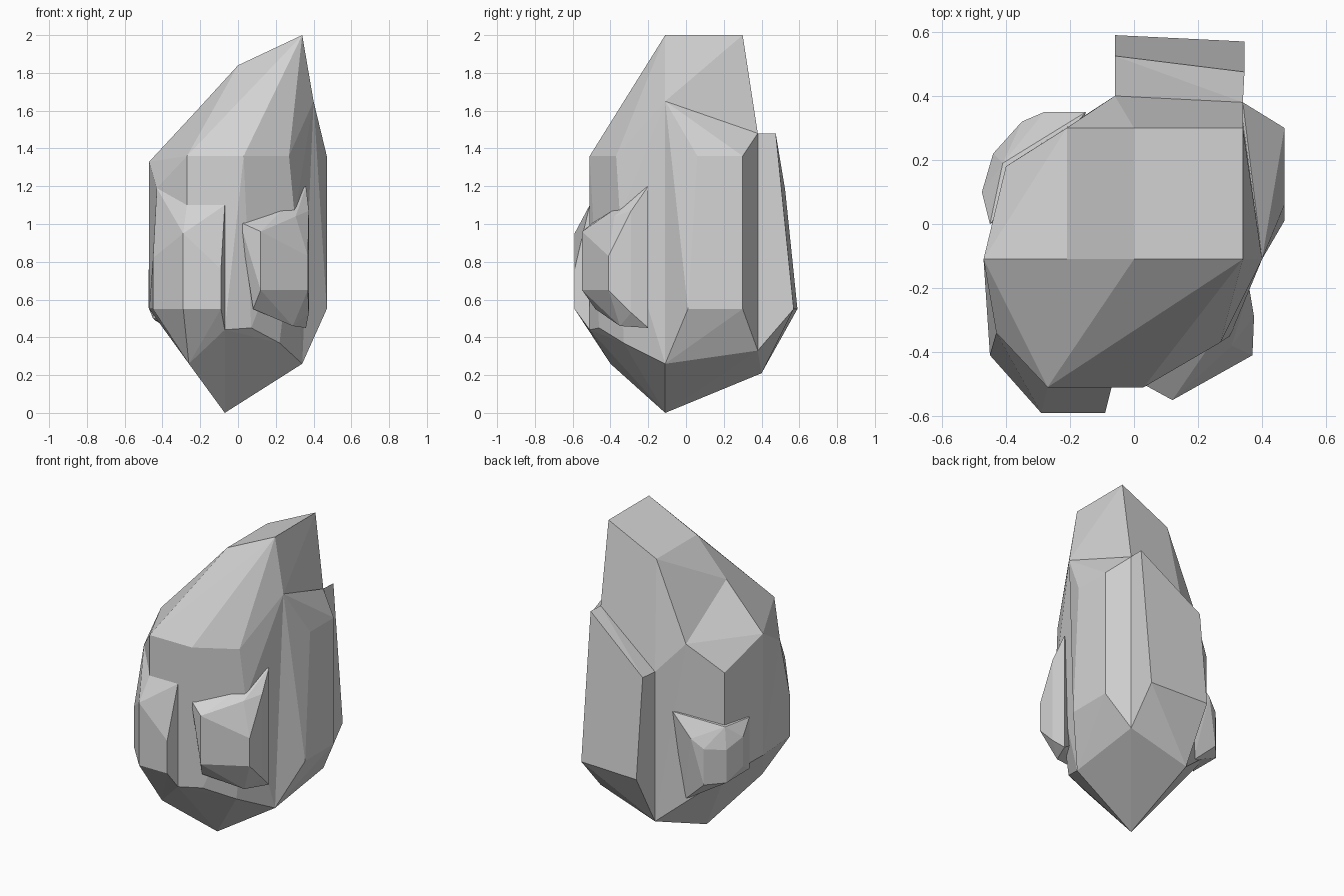
import bpy
import bmesh
from math import radians

default_cube = bpy.data.objects.get("Cube")
if default_cube:
    bpy.data.objects.remove(default_cube, do_unlink=True)

# Single plain stone colour
stone = bpy.data.materials.new("stone_grey")
stone.use_nodes = True
stone_colour = (0.66, 0.66, 0.66, 1.0)
stone.diffuse_color = stone_colour
principled = next(node for node in stone.node_tree.nodes if node.type == "BSDF_PRINCIPLED")
principled.inputs["Base Color"].default_value = stone_colour


def column(x, y, *heights):
    """A vertical edge of a stone: one plan position at one or more heights."""
    return [(x, y, height) for height in heights]


def chiselled_stone(name, *columns):
    """Wrap flat facets around a set of vertical edges."""
    bm = bmesh.new()
    for edge_points in columns:
        for point in edge_points:
            bm.verts.new(point)
    hull = bmesh.ops.convex_hull(bm, input=bm.verts[:])
    unused = set(hull["geom_interior"]) | set(hull["geom_unused"])
    loose = [item for item in unused if isinstance(item, bmesh.types.BMVert)]
    bmesh.ops.delete(bm, geom=loose, context="VERTS")
    bmesh.ops.dissolve_limit(bm, angle_limit=radians(2), verts=bm.verts[:], edges=bm.edges[:])
    bmesh.ops.recalc_face_normals(bm, faces=bm.faces[:])
    mesh = bpy.data.meshes.new(name)
    bm.to_mesh(mesh)
    bm.free()
    mesh.materials.append(stone)
    stone_object = bpy.data.objects.new(name, mesh)
    bpy.context.collection.objects.link(stone_object)
    return stone_object


# Edges shared by neighbouring stones
foot_tip = column(-.07, -.11, 0)
right_front_edge = column(.34, -.11, .26) + column(.4, -.11, 1.65)
right_back_edge = column(.34, .38, .33, 1.48)
back_edge = column(-.06, .4, .21, 1.17)
left_ridge = column(-.21, -.11, 1.61) + column(-.21, .3, 1.35)
brow_edge = column(-.27, -.51, 1.1, 1.36)
groove_edge = column(-.07, -.51, .44, 1.1)
left_edge = column(-.43, -.34, .55, 1.19)

# Central block: sloping peak above, pointed foot below
chiselled_stone(
    "main_rock",
    column(.34, -.11, 2),
    column(.34, .3, 2),
    column(0, -.11, 1.84),
    column(0, .3, 1.84),
    left_ridge,
    right_front_edge,
    right_back_edge,
    back_edge,
    brow_edge,
    groove_edge,
    column(.03, -.51, 1.36),
    column(.27, -.37, 1.25, 1.36),
    column(.3, -.35, 1.04),
    column(.07, -.46, .45),
    column(.22, -.33, .37),
    foot_tip,
)

# Lower slab along the right side, with its own sloping top
chiselled_stone(
    "right_wall",
    right_front_edge,
    right_back_edge,
    column(.47, .06, 1.36),
    column(.47, .01, .55),
    column(.47, .3, .55, 1.36),
    column(.1, .1, .4, 1.2),
)

# Stepped side falling away from the ridge
chiselled_stone(
    "left_wall",
    left_ridge,
    back_edge,
    brow_edge,
    groove_edge,
    left_edge,
    column(-.4, .18, .5, 1.17),
    column(-.47, -.11, .55, 1.33),
    foot_tip,
)

# Upright slab leaning on the back
chiselled_stone(
    "back_slab",
    right_back_edge,
    column(.345, .475, 1.48),
    column(.345, .57, .55),
    back_edge,
    column(-.06, .525, 1.18),
    column(-.06, .59, .55),
)

# Rounded lump on one side of the front, tapering to the foot
chiselled_stone(
    "front_shoulder",
    groove_edge,
    column(-.27, -.51, 1.1),
    column(-.29, -.59, .55, .95),
    column(-.09, -.59, .55, .76),
    column(-.45, -.41, .55, .82),
    left_edge,
    column(-.47, -.11, .55),
    column(-.26, -.4, .26),
    foot_tip,
)

# Protruding chip on the other side of the front
chiselled_stone(
    "front_chip",
    column(.01, -.49, 1.01),
    column(.12, -.55, .65, .96),
    column(.08, -.48, .55),
    column(.37, -.41, .65, .83),
    column(.29, -.35, .46),
    column(.305, -.38, 1.04),
    column(.375, -.29, .53, 1.07),
    column(.36, -.2, .45, 1.2),
    column(.15, -.3, .6, .9),
)

# Low bump on the back corner
chiselled_stone(
    "back_corner_bump",
    column(-.15, .35, .92),
    column(-.28, .35, .78),
    column(-.25, .31, .84),
    column(-.35, .32, .49, .72),
    column(-.44, .22, .49, .7),
    column(-.475, .1, .56, .75),
    column(-.45, 0, .5, .83),
    column(-.41, .19, .83),
    column(-.2, .3, .35),
    column(-.25, .1, .5, .8),
)
